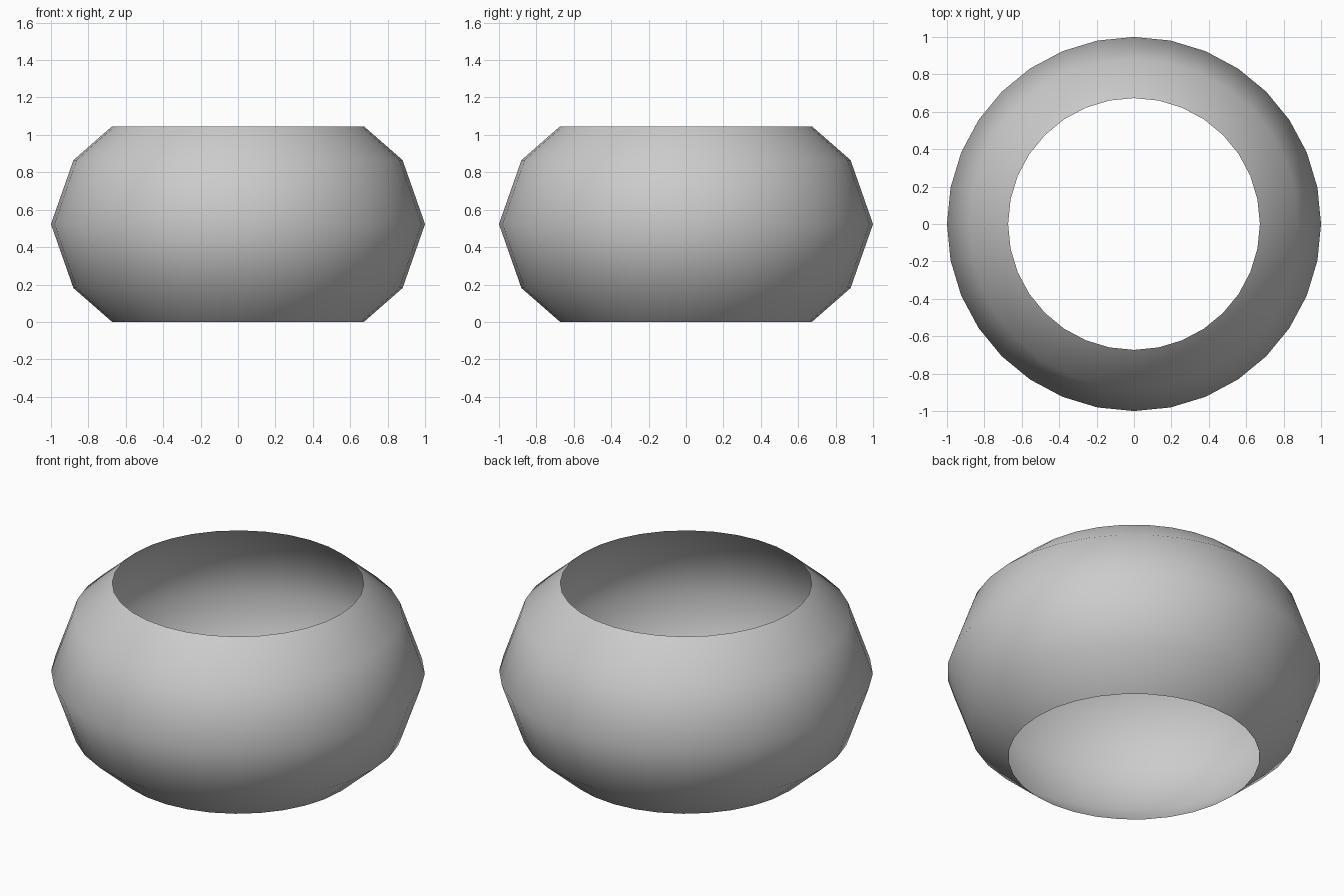
import bpy
import bmesh
from math import cos, sin, tau

if "Cube" in bpy.data.objects:
    bpy.data.objects.remove(bpy.data.objects["Cube"])

SIDES = 32
HEIGHT = 1.046

# Profile (radius, height): lower half, mirrored about mid-height
lower = [(0.673, 0.0), (0.88, 0.181), (1.0, HEIGHT / 2)]
profile = lower + [(r, HEIGHT - z) for r, z in reversed(lower[:-1])]

# Barrel-shaped band, open at top and bottom
bm = bmesh.new()
rings = [[bm.verts.new((r * cos(tau * i / SIDES), r * sin(tau * i / SIDES), z))
          for i in range(SIDES)] for r, z in profile]
for low, high in zip(rings, rings[1:]):
    for i in range(SIDES):
        j = (i + 1) % SIDES
        face = bm.faces.new((low[i], low[j], high[j], high[i]))
        face.smooth = True

mesh = bpy.data.meshes.new("rounded_band")
bm.to_mesh(mesh)
bm.free()
band = bpy.data.objects.new("rounded_band", mesh)
bpy.context.collection.objects.link(band)
